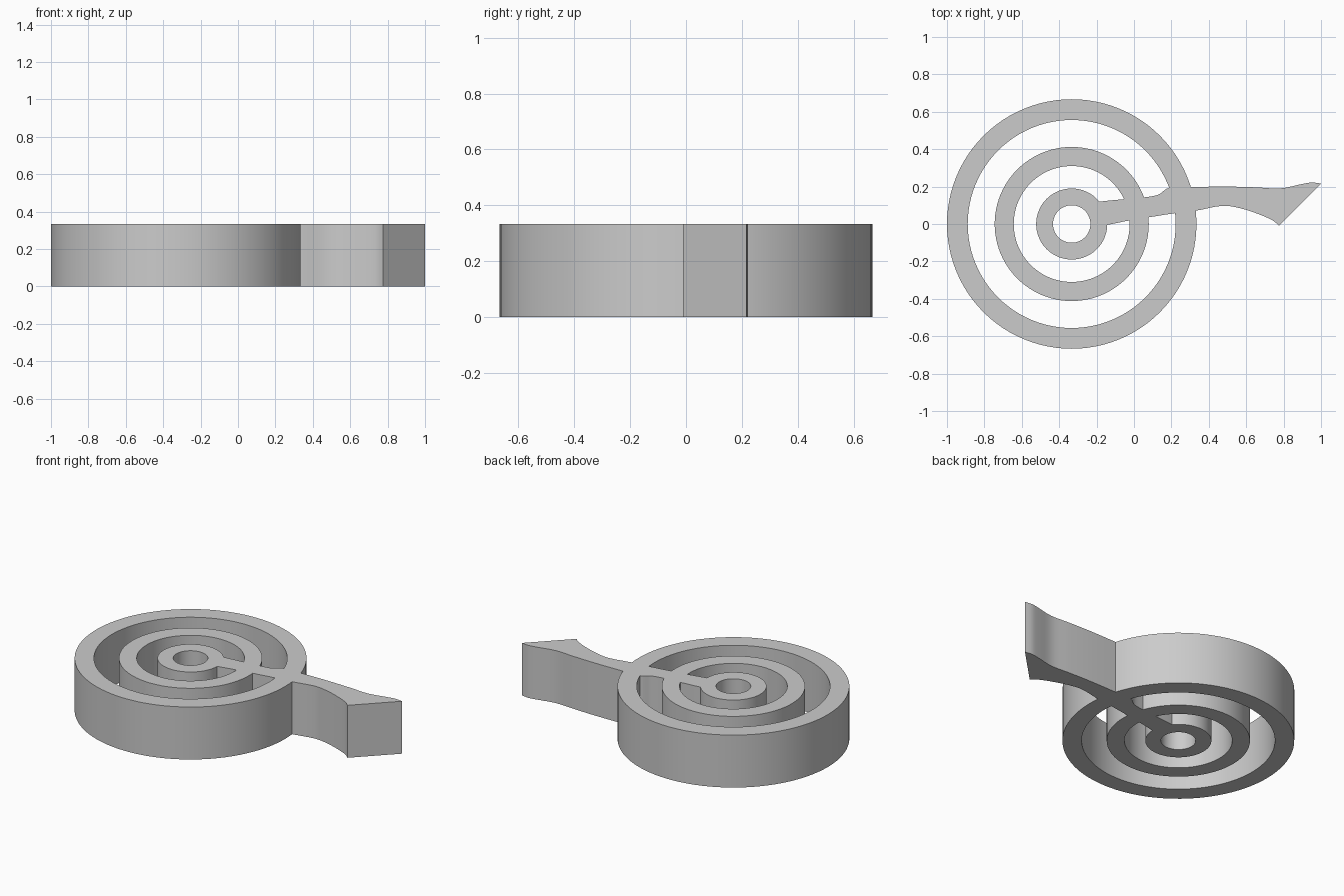
import bpy, bmesh, math
from mathutils import Vector

HEIGHT = 0.333
CENTRE_X = -0.333
SEGMENTS = 96

old = bpy.data.objects.get("Cube")
if old:
    bpy.data.objects.remove(old, do_unlink=True)

grey = bpy.data.materials.new("plain grey")
grey.use_nodes = True
colour = (0.6, 0.6, 0.6, 1)
grey.diffuse_color = colour
grey.node_tree.nodes["Principled BSDF"].inputs["Base Color"].default_value = colour


def finish(name, bm):
    bmesh.ops.recalc_face_normals(bm, faces=bm.faces)
    mesh = bpy.data.meshes.new(name)
    bm.to_mesh(mesh)
    bm.free()
    mesh.materials.append(grey)
    obj = bpy.data.objects.new(name, mesh)
    bpy.context.collection.objects.link(obj)
    return obj


def ring(name, outer, inner):
    """Upright-walled tube made by sweeping a rectangle round the centre."""
    bm = bmesh.new()
    section = [(outer, 0), (outer, HEIGHT), (inner, HEIGHT), (inner, 0)]
    loops = []
    for i in range(SEGMENTS):
        a = math.tau * i / SEGMENTS
        loops.append([bm.verts.new((CENTRE_X + r * math.cos(a), r * math.sin(a), z))
                      for r, z in section])
    for i, here in enumerate(loops):
        after = loops[(i + 1) % SEGMENTS]
        for k in range(4):
            n = (k + 1) % 4
            bm.faces.new((here[k], after[k], after[n], here[n]))
    return finish(name, bm)


def smooth_path(points, steps=4):
    """Catmull-Rom curve through the points."""
    p = [Vector(q) for q in points]
    p = [p[0]] + p + [p[-1]]
    path = []
    for a, b, c, d in zip(p, p[1:], p[2:], p[3:]):
        for s in range(steps):
            t = s / steps
            path.append(0.5 * (2 * b + (c - a) * t + (2 * a - 5 * b + 4 * c - d) * t ** 2
                               + (3 * b - a - 3 * c + d) * t ** 3))
    return path + [p[-1]]


# Concentric rings
body = ring("concentric_rings_with_tail", 0.667, 0.556)
middle_ring = ring("middle_ring", 0.412, 0.31)
hub_ring = ring("hub_ring", 0.19, 0.10)

# Tail running from the hub through the rings to a flared, slanted tip
upper_edge = [(-0.21, 0.10), (-0.19, 0.118), (-0.05, 0.133), (0.06, 0.143),
              (0.13, 0.157), (0.165, 0.182), (0.19, 0.192), (0.30, 0.197),
              (0.49, 0.20), (0.65, 0.196), (0.78, 0.19), (0.89, 0.212),
              (0.95, 0.222), (1.0, 0.216)]
lower_edge = [(0.775, -0.01), (0.74, 0.02), (0.66, 0.055), (0.565, 0.085),
              (0.47, 0.097), (0.335, 0.072), (0.22, 0.058), (0.08, 0.036),
              (-0.03, 0.018), (-0.14, -0.004), (-0.2, -0.01)]
bm = bmesh.new()
base = bm.faces.new([bm.verts.new((q.x, q.y, 0))
                     for q in smooth_path(upper_edge) + smooth_path(lower_edge)])
lifted = bmesh.ops.extrude_face_region(bm, geom=[base], use_keep_orig=True)
bmesh.ops.translate(bm, vec=(0, 0, HEIGHT),
                    verts=[g for g in lifted["geom"] if isinstance(g, bmesh.types.BMVert)])
tail = finish("tail", bm)

# Fuse everything into one solid
bpy.ops.object.select_all(action='DESELECT')
body.select_set(True)
bpy.context.view_layer.objects.active = body
for part in (tail, middle_ring, hub_ring):
    mod = body.modifiers.new("fuse", 'BOOLEAN')
    mod.operation = 'UNION'
    mod.solver = 'EXACT'
    mod.object = part
    bpy.ops.object.modifier_apply(modifier=mod.name)
    bpy.data.objects.remove(part, do_unlink=True)

bpy.ops.object.shade_smooth_by_angle(angle=math.radians(30))
